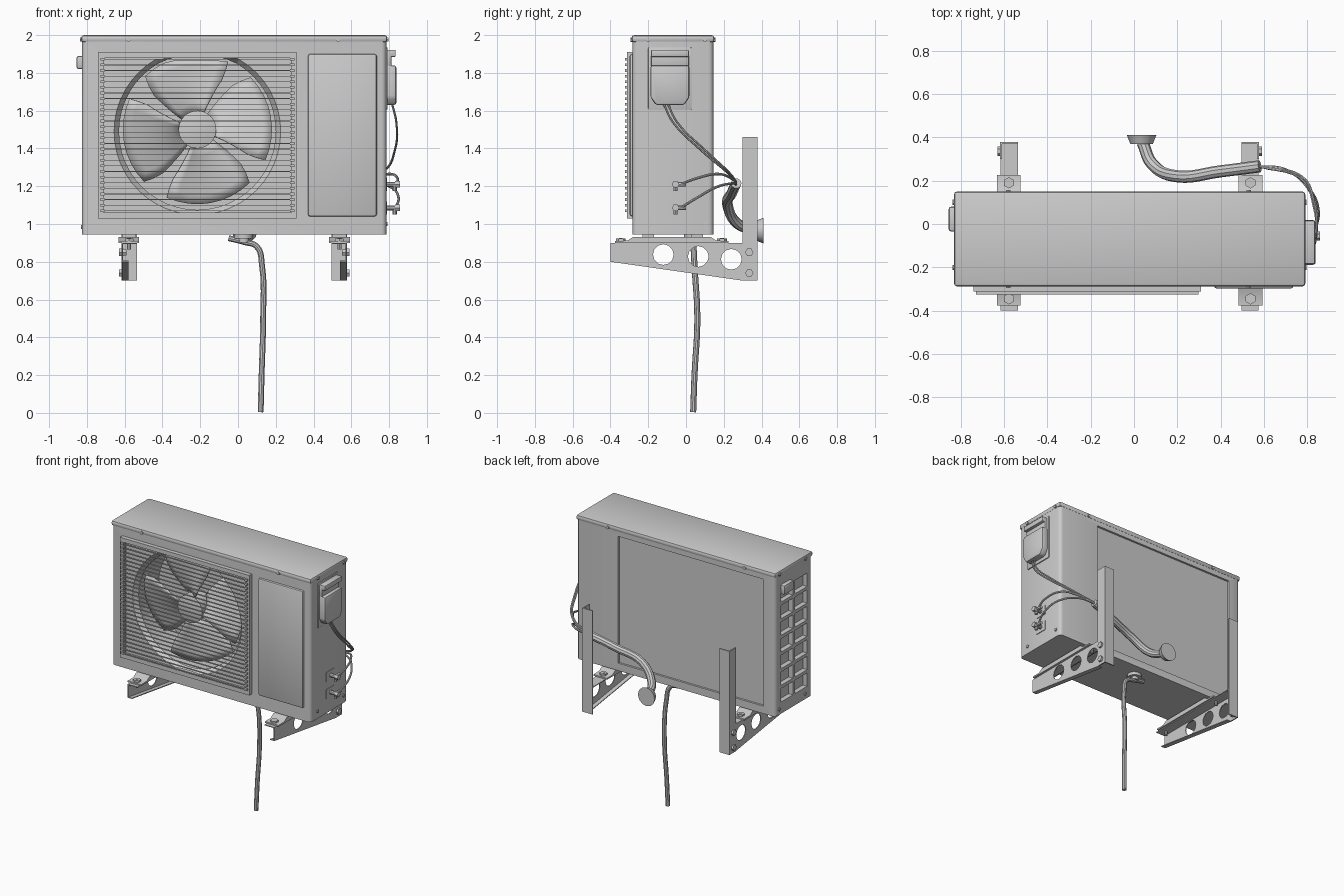
import bpy, bmesh, math
from mathutils import Vector, Matrix

if "Cube" in bpy.data.objects:
    bpy.data.objects.remove(bpy.data.objects["Cube"])

grey = bpy.data.materials.new("light grey")
grey.diffuse_color = (0.6, 0.6, 0.6, 1)
grey.use_nodes = True
grey.node_tree.nodes["Principled BSDF"].inputs["Base Color"].default_value = grey.diffuse_color
CX = -0.02          # mirror plane of the cabinet and brackets


def finish(ob, smooth=True):
    ob.data.materials.clear()
    ob.data.materials.append(grey)
    bpy.ops.object.select_all(action='DESELECT')
    ob.select_set(True)
    bpy.context.view_layer.objects.active = ob
    if smooth:
        bpy.ops.object.shade_smooth_by_angle(angle=math.radians(35))
    return ob


def from_bm(name, bm, smooth=True):
    bmesh.ops.recalc_face_normals(bm, faces=bm.faces)
    me = bpy.data.meshes.new(name)
    bm.to_mesh(me)
    bm.free()
    ob = bpy.data.objects.new(name, me)
    bpy.context.collection.objects.link(ob)
    return finish(ob, smooth)


def add_box(bm, x0, x1, y0, y1, z0, z1):
    m = Matrix.Translation(((x0 + x1) / 2, (y0 + y1) / 2, (z0 + z1) / 2)) @ Matrix.Diagonal((abs(x1 - x0), abs(y1 - y0), abs(z1 - z0), 1))
    return bmesh.ops.create_cube(bm, size=1, matrix=m)['verts']


def add_cyl(bm, c, r, d, axis='z', n=16, r2=None):
    rot = {'x': Matrix.Rotation(math.pi / 2, 4, 'Y'), 'y': Matrix.Rotation(-math.pi / 2, 4, 'X'), 'z': Matrix()}[axis]
    return bmesh.ops.create_cone(bm, cap_ends=True, segments=n, radius1=r, radius2=r if r2 is None else r2,
                                 depth=d, matrix=Matrix.Translation(c) @ rot)['verts']


def add_prism(bm, yz, x0, x1):
    a = [bm.verts.new((x0, y, z)) for y, z in yz]
    b = [bm.verts.new((x1, y, z)) for y, z in yz]
    bm.faces.new(a)
    bm.faces.new(b[::-1])
    for i in range(len(a)):
        j = (i + 1) % len(a)
        bm.faces.new((a[i], b[i], b[j], a[j]))


def boxes(name, *dims, bevel=0, seg=2, vertical=False):
    bm = bmesh.new()
    for d in dims:
        add_box(bm, *d)
    if bevel:
        es = [e for e in bm.edges if not vertical or abs((e.verts[0].co - e.verts[1].co).normalized().z) > .9]
        bmesh.ops.bevel(bm, geom=es, offset=bevel, segments=seg, profile=.5, affect='EDGES')
    return from_bm(name, bm)


def cut(ob, bm):
    cutter = from_bm("cutter", bm, False)
    cutter.hide_render = True
    mod = ob.modifiers.new("cut", 'BOOLEAN')
    mod.operation, mod.solver, mod.object = 'DIFFERENCE', 'EXACT', cutter
    bpy.context.view_layer.objects.active = ob
    bpy.ops.object.modifier_apply(modifier=mod.name)
    bpy.data.objects.remove(cutter)
    return finish(ob)


def tube(name, pts, r, res=6, bev=3):
    cu = bpy.data.curves.new(name, 'CURVE')
    cu.dimensions, cu.bevel_depth, cu.bevel_resolution = '3D', r, bev
    cu.resolution_u, cu.use_fill_caps = res, True
    sp = cu.splines.new('BEZIER')
    sp.bezier_points.add(len(pts) - 1)
    for p, co in zip(sp.bezier_points, pts):
        p.co = co
        p.handle_left_type = p.handle_right_type = 'AUTO'
    ob = bpy.data.objects.new(name, cu)
    bpy.context.collection.objects.link(ob)
    bpy.ops.object.select_all(action='DESELECT')
    ob.select_set(True)
    bpy.context.view_layer.objects.active = ob
    bpy.ops.object.convert(target='MESH')
    return finish(bpy.context.view_layer.objects.active)


# Cabinet with fan opening, rear coil recess and left vent cells
FX, FZ = -0.215, 1.49
body = boxes("cabinet", (-.825, .785, -.283, .145, .945, 1.968), bevel=.025, seg=3, vertical=True)
bm = bmesh.new()
add_cyl(bm, (FX, -.15, FZ), .415, .26, 'y', 48)
for v in bm.verts:
    v.co.z = min(v.co.z, 1.87)
cut(body, bm)
bm = bmesh.new()
add_cyl(bm, (FX, -.275, FZ), .455, .05, 'y', 48, .414)      # flared mouth
for v in bm.verts:
    v.co.z = min(v.co.z, 1.885)
cut(body, bm)
bm = bmesh.new()
add_box(bm, -.73, .45, .13, .2, 1.0, 1.93)
for r in range(7):
    for y in (-.225, -.06):
        z = 1.03 + r * .122
        add_box(bm, -.9, -.79, y, y + .14, z, z + .098)
cut(body, bm)

# Lid with small screws
boxes("lid", (-.83, .79, -.288, .15, 1.962, 2.0), bevel=.014, seg=2)
bm = bmesh.new()
for x in (-.58, .53):
    for y in (-.288, .15):
        add_cyl(bm, (x, y, 1.976), .012, .012, 'y', 6)
for y in (-.2, .1):
    for x, z in ((.79, 1.976), (.785, 1.0), (-.83, 1.976), (-.825, .985)):
        add_cyl(bm, (x, y, z), .012, .012, 'x', 6)
from_bm("cabinet_screws", bm)

# Service panel on the front
boxes("front_service_panel", (.37, .735, -.298, -.27, 1.04, 1.9), bevel=.012)

# Fan grille: frame and thin slats with end tabs
boxes("grille_frame", (-.74, -.712, -.312, -.27, 1.03, 1.91), (.282, .31, -.312, -.27, 1.03, 1.91),
      (-.712, .282, -.312, -.27, 1.03, 1.06), (-.712, .282, -.312, -.27, 1.88, 1.91))
bm = bmesh.new()
for i in range(28):
    z = 1.07 + i * .0297
    add_box(bm, -.725, .295, -.324, -.312, z - .0018, z + .0018)
    for x in (-.728, .276):
        add_box(bm, x, x + .022, -.324, -.29, z - .007, z + .007)
from_bm("grille_slats", bm, False)

# Fan: hub and four swept, pitched blades
bm = bmesh.new()
add_cyl(bm, (FX, -.19, FZ + .01), .10, .12, 'y', 24)
add_cyl(bm, (FX, -.256, FZ + .01), .05, .012, 'y', 24, .10)
from_bm("fan_hub", bm)
bm = bmesh.new()
NR, NA = 6, 8
for k in range(4):
    grid = []
    for i in range(NR + 1):
        t = i / NR
        r = .09 + .305 * t
        row = []
        for j in range(NA + 1):
            s = j / NA
            round_off = 1 - .12 * max(0, t - .7) / .3
            a = math.radians(100 + 90 * k + 8 * (1 - t) + 78 * round_off * (s - .5))
            row.append(bm.verts.new((FX + r * math.cos(a), -.19 + .1 * (s - .5), min(FZ + .01 + r * math.sin(a), 1.865))))
        grid.append(row)
    for i in range(NR):
        for j in range(NA):
            bm.faces.new((grid[i][j], grid[i + 1][j], grid[i + 1][j + 1], grid[i][j + 1]))
blades = from_bm("fan_blades", bm)
mod = blades.modifiers.new("thickness", 'SOLIDIFY')
mod.thickness = .008
mod.offset = 0

# Left carrying handle
boxes("left_handle", (-.855, -.81, -.035, .08, 1.82, 1.89), bevel=.012)

# Electrical cover on the right side
boxes("cover_backing", (.77, .792, -.2, .03, 1.605, 1.935), bevel=.006)
bm = bmesh.new()
add_prism(bm, [(-.188, 1.84), (.018, 1.84), (.018, 1.67), (-.01, 1.63), (-.16, 1.63), (-.188, 1.67)], .78, .838)
bmesh.ops.bevel(bm, geom=bm.edges[:], offset=.012, segments=2, profile=.5, affect='EDGES')
from_bm("electrical_cover", bm)
boxes("cover_top", (.78, .812, -.185, .015, 1.83, 1.915), (.78, .835, -.185, .015, 1.885, 1.922), bevel=.006)

# Service valves
bm = bmesh.new()
for z in (1.21, 1.085):
    add_cyl(bm, (.815, -.055, z), .014, .07, 'x', 10)
    add_cyl(bm, (.845, -.055, z), .02, .025, 'x', 6)
    add_cyl(bm, (.83, -.03, z), .012, .06, 'y', 8)
    add_cyl(bm, (.83, -.055, z - .015), .011, .04, 'z', 8)
    add_box(bm, .78, .79, -.1, -.01, z - .035, z + .035)
from_bm("service_valves", bm)

# Cables and pipes joining the insulated wall pipe
for i, d in enumerate((0, .022)):
    tube(f"cable_{i + 1}", [(.815, -.12 + d, 1.64), (.838, -.07 + d, 1.54), (.83, .08 + d, 1.39),
                            (.77, .21 + d / 2, 1.28), (.58, .265, 1.22)], .006, 5, 2)
tube("upper_pipe", [(.835, -.03, 1.21), (.845, .05, 1.24), (.8, .17, 1.265), (.7, .25, 1.235), (.57, .265, 1.215)], .007, 5, 2)
tube("lower_pipe", [(.835, -.03, 1.085), (.85, .06, 1.14), (.81, .16, 1.195), (.7, .25, 1.215), (.57, .265, 1.21)], .007, 5, 2)
tube("insulated_pipe", [(.58, .266, 1.215), (.4, .243, 1.165), (.2, .22, 1.1), (.085, .275, 1.0), (.04, .375, .965)], .028)
bm = bmesh.new()
add_cyl(bm, (.035, .39, .965), .052, .04, 'y', 12, .068)
from_bm("wall_flange", bm)

# Drain fitting and hose
bm = bmesh.new()
add_cyl(bm, (.03, .04, .935), .05, .025, 'z', 16)
add_cyl(bm, (.03, .04, .918), .028, .03, 'z', 16)
from_bm("drain_fitting", bm)
tube("drain_hose", [(-.05, .04, .925), (.03, .04, .905), (.1, .04, .88), (.127, .045, .78), (.133, .06, .5),
                    (.125, .045, .2), (.12, .038, .004)], .016)

# Wall brackets, mirrored about the cabinet centre
for side, s in (("left", -1), ("right", 1)):
    def X(v): return CX + s * v
    bm = bmesh.new()
    add_prism(bm, [(-.4, .9), (.375, .9), (.375, .7), (.3, .7), (-.4, .8)], X(.589), X(.595))
    web = from_bm(side + "_bracket_web", bm)
    bm = bmesh.new()
    for y, z in ((-.12, .838), (.065, .828), (.24, .813)):
        add_cyl(bm, (X(.592), y, z), .055, .1, 'x', 12)
    cut(web, bm)
    bm = bmesh.new()
    add_box(bm, X(.515), X(.595), -.4, .375, .894, .9)
    add_prism(bm, [(-.4, .8), (.3, .7), (.3, .706), (-.4, .806)], X(.56), X(.595))
    from_bm(side + "_bracket_flanges", bm)
    boxes(side + "_wall_bar", (X(.515), X(.595), .369, .378, .7, 1.46), (X(.588), X(.597), .3, .378, .7, 1.46))
    bm = bmesh.new()
    for z in (.74, .85):
        add_cyl(bm, (X(.598), .335, z), .022, .025, 'x', 6)
        add_cyl(bm, (X(.58), .335, z), .018, .02, 'x', 6)
    for y in (-.345, .19):
        add_cyl(bm, (X(.557), y, .915), .026, .018, 'z', 6)
        add_cyl(bm, (X(.557), y, .895), .01, .06, 'z', 8)
    from_bm(side + "_bracket_bolts", bm)
    # cabinet foot resting on the bracket
    bm = bmesh.new()
    add_prism(bm, [(-.375, .9), (.225, .9), (.225, .91), (.16, .912), (.13, .932), (-.28, .932), (-.31, .912), (-.375, .91)],
              X(.503), X(.612))
    for y in (-.2, .06):
        add_box(bm, X(.52), X(.595), y - .03, y + .03, .93, .947)
    from_bm(side + "_foot", bm)
